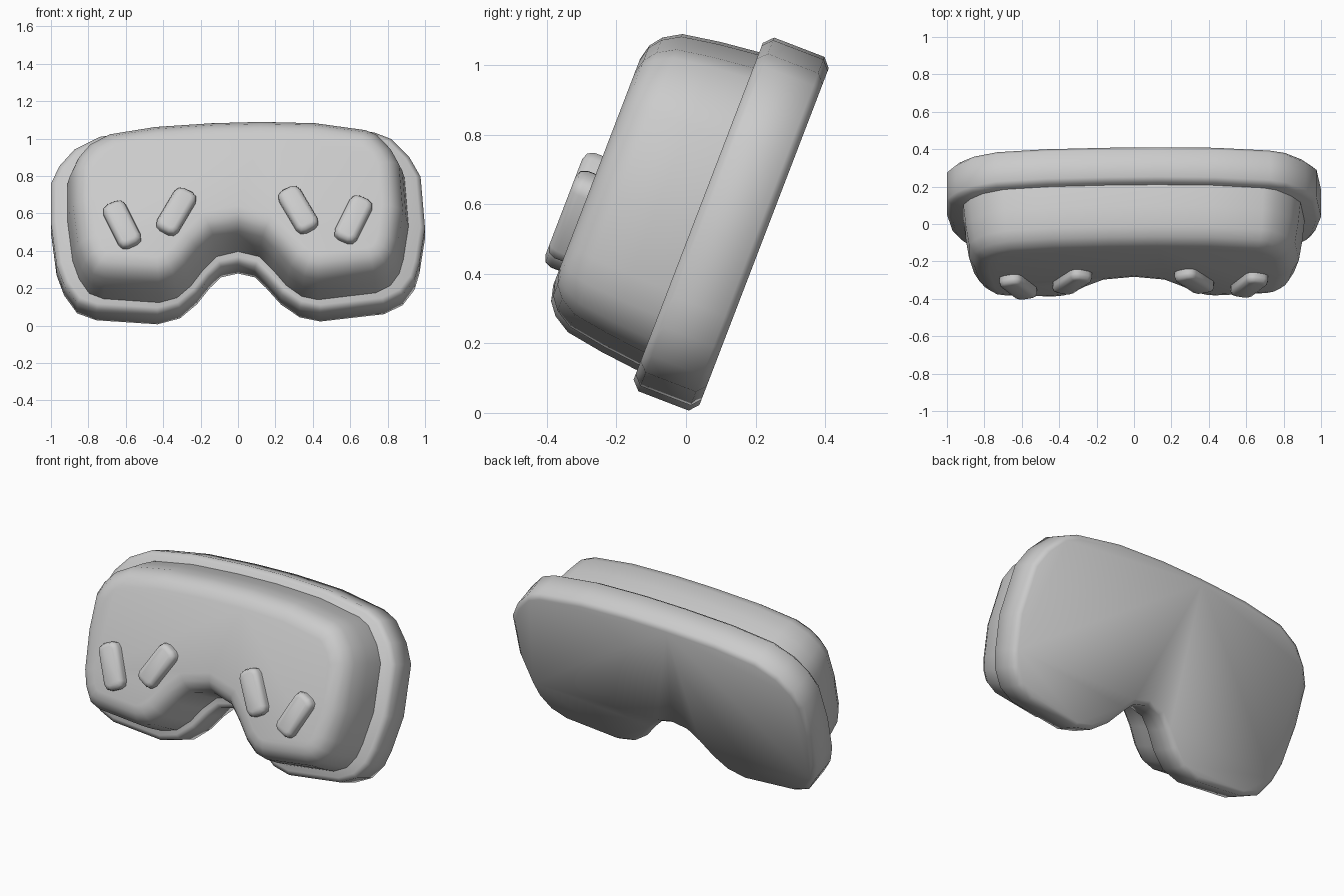
import bpy, bmesh, math
from mathutils import Matrix, Vector

if "Cube" in bpy.data.objects:
    bpy.data.objects.remove(bpy.data.objects["Cube"])

grey = bpy.data.materials.new("light_grey")
grey.use_nodes = True
grey.diffuse_color = (0.6, 0.6, 0.6, 1)
grey.node_tree.nodes["Principled BSDF"].inputs["Base Color"].default_value = (0.6, 0.6, 0.6, 1)

# Everything is drawn flat (x across, y up, z towards the front), then leaned back
LEAN = Matrix.Rotation(math.radians(69), 4, 'X')

# Goggle outline, from the nose arch round the right lobe, over the top and back
OUTLINE = [Vector(p) for p in (
    (0, .30), (-.09, .278), (-.15, .217), (-.22, .123), (-.31, .043), (-.43, .009),
    (-.757, .032), (-.86, .072), (-.93, .175), (-.97, .29), (-1, .53), (-1, .755),
    (-.955, .855), (-.875, .95), (-.74, 1.023), (-.47, 1.068), (-.15, 1.09),
    (.126, 1.098), (.436, 1.09), (.73, 1.048), (.82, 1.01), (.917, .905),
    (.976, .795), (1, .5), (.97, .3), (.944, .207), (.88, .118), (.78, .067),
    (.44, .025), (.33, .049), (.23, .122), (.15, .217), (.09, .278))]


def inset(points, amount):
    """Move every edge of the clockwise outline inwards by the amount."""
    result = []
    for i, p in enumerate(points):
        a = (p - points[i - 1]).normalized()
        b = (points[(i + 1) % len(points)] - p).normalized()
        na, nb = Vector((a.y, -a.x)), Vector((b.y, -b.x))
        result.append(p + (na + nb) * amount / (1 + na.dot(nb)))
    return result


def finish(name, bm, matrix, angle):
    bmesh.ops.recalc_face_normals(bm, faces=bm.faces)
    mesh = bpy.data.meshes.new(name)
    bm.to_mesh(mesh)
    bm.free()
    mesh.materials.append(grey)
    obj = bpy.data.objects.new(name, mesh)
    obj.matrix_world = matrix
    bpy.context.collection.objects.link(obj)
    bpy.ops.object.select_all(action='DESELECT')
    obj.select_set(True)
    bpy.context.view_layer.objects.active = obj
    bpy.ops.object.shade_smooth_by_angle(angle=math.radians(angle))
    return obj


def shell(name, points, profile):
    """Stack inset copies of an outline; profile holds (depth, inset) pairs."""
    bm = bmesh.new()
    rings = [[bm.verts.new((p.x, p.y, depth)) for p in inset(points, amount)]
             for depth, amount in profile]
    n = len(points)
    for low, high in zip(rings, rings[1:]):
        for i in range(n):
            j = (i + 1) % n
            bm.faces.new((low[i], low[j], high[j], high[i]))
    bm.faces.new(rings[0])
    bm.faces.new(rings[-1])
    return finish(name, bm, LEAN, 60)


# Wide face rim
shell("face_rim", OUTLINE, ((-.028, .026), (-.005, 0), (.15, 0), (.175, .026)))

# Rounded front body, a little narrower than the rim
body_outline = [Vector((p.x * .965, p.y)) for p in inset(OUTLINE, .055)]
shell("front_body", body_outline,
      ((.1, 0), (.18, 0), (.29, .012), (.4, .03), (.45, .06), (.477, .095), (.488, .14)))

# Four slanted rounded pads on the front
for name, x, y, turn in (("right_outer_pad", -.62, .385, 25),
                         ("right_inner_pad", -.33, .46, -29),
                         ("left_inner_pad", .322, .47, 29),
                         ("left_outer_pad", .617, .414, -25)):
    bm = bmesh.new()
    bmesh.ops.create_cube(bm, size=1, matrix=Matrix.Diagonal((.13, .27, .16, 1)))
    upright = [e for e in bm.edges if abs(e.verts[0].co.z - e.verts[1].co.z) > .1]
    bmesh.ops.bevel(bm, geom=upright, offset=.04, segments=2, profile=.5, affect='EDGES')
    front = [e for e in bm.edges if all(v.co.z > .07 for v in e.verts)]
    bmesh.ops.bevel(bm, geom=front, offset=.028, segments=2, profile=.5, affect='EDGES')
    place = Matrix.Translation((x, y, .46)) @ Matrix.Rotation(math.radians(turn), 4, 'Z')
    finish(name, bm, LEAN @ place, 60)
